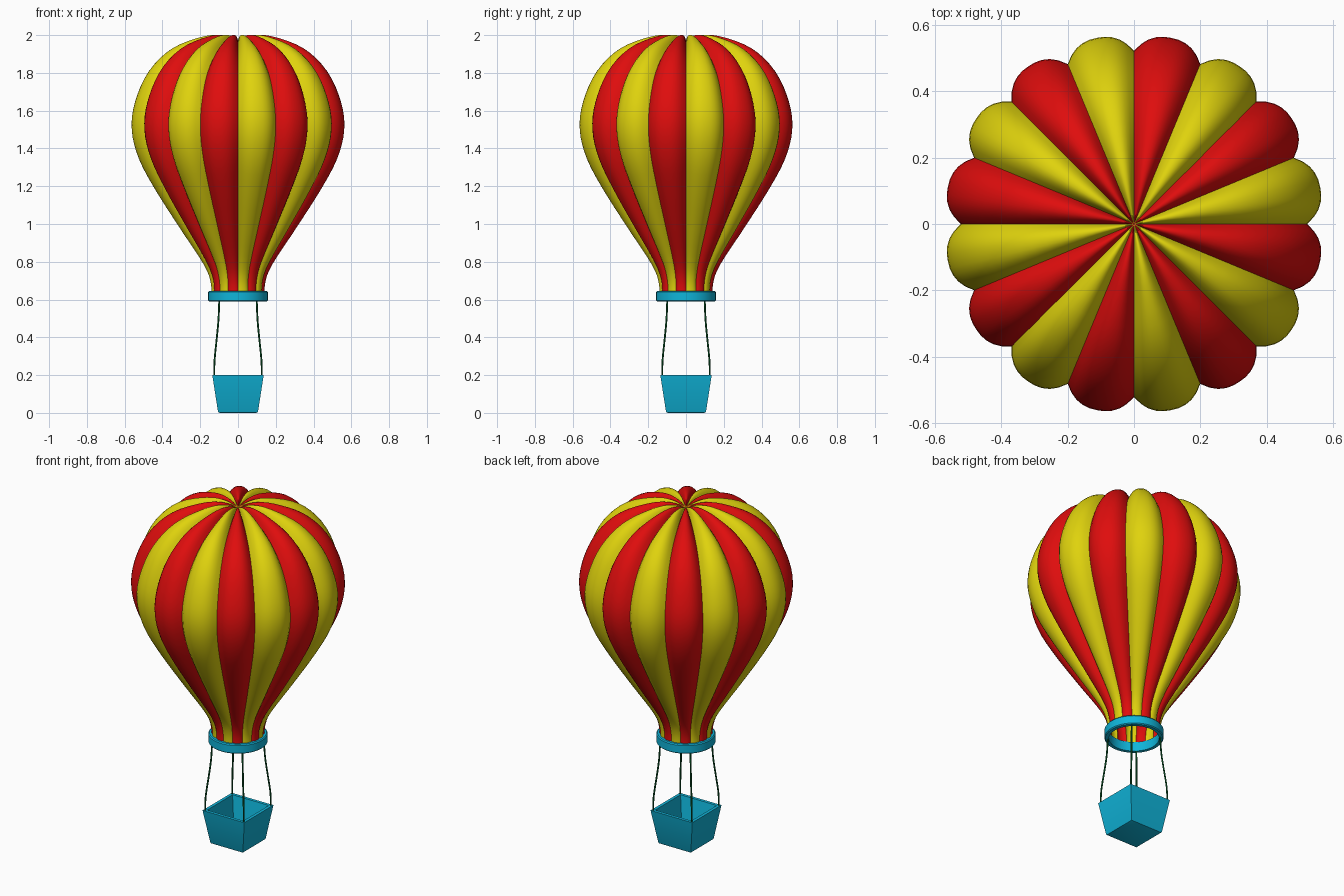
import bpy, bmesh, math
from mathutils import Vector

if "Cube" in bpy.data.objects:
    bpy.data.objects.remove(bpy.data.objects["Cube"])


def material(name, rgb):
    m = bpy.data.materials.new(name)
    m.diffuse_color = (*rgb, 1)
    m.use_nodes = True
    m.node_tree.nodes["Principled BSDF"].inputs["Base Color"].default_value = m.diffuse_color
    return m


RED = material("red fabric", (0.74, 0.004, 0.004))
YELLOW = material("yellow fabric", (0.74, 0.65, 0.004))
BLUE = material("sky blue", (0.005, 0.46, 0.70))
GREEN = material("dark green rope", (0.003, 0.10, 0.022))


def finish(bm, name, mats, angle=40):
    me = bpy.data.meshes.new(name)
    bm.to_mesh(me)
    bm.free()
    ob = bpy.data.objects.new(name, me)
    bpy.context.collection.objects.link(ob)
    for m in mats:
        me.materials.append(m)
    bpy.ops.object.select_all(action='DESELECT')
    ob.select_set(True)
    bpy.context.view_layer.objects.active = ob
    bpy.ops.object.shade_smooth_by_angle(angle=math.radians(angle))
    return ob


def spline(points, steps):
    """Smooth path through the points."""
    p = [Vector(q) for q in points]
    p = [2 * p[0] - p[1]] + p + [2 * p[-1] - p[-2]]
    out = []
    for i in range(1, len(p) - 2):
        a, b, c, d = p[i - 1:i + 3]
        for s in range(steps):
            t = s / steps
            out.append(0.5 * (2 * b + (c - a) * t + (2 * a - 5 * b + 4 * c - d) * t * t
                              + (3 * b - a - 3 * c + d) * t ** 3))
    return out + [p[-2]]


# Envelope: sixteen puffed gores; each row is seam radius, height, puff depth
PROFILE = [(0.136, 0.61, 0.006), (0.139, 0.70, 0.010), (0.175, 0.80, 0.016),
           (0.29, 1.00, 0.032), (0.405, 1.20, 0.045), (0.485, 1.36, 0.052),
           (0.52, 1.50, 0.054), (0.505, 1.63, 0.054), (0.44, 1.775, 0.053),
           (0.33, 1.885, 0.050), (0.18, 1.95, 0.042), (0.08, 1.968, 0.030), (0, 1.972, 0)]
GORES, ACROSS = 16, 10
path = spline(PROFILE, 4)
bm = bmesh.new()
for g in range(GORES):
    rows = []
    for i, p in enumerate(path):
        tangent = path[min(i + 1, len(path) - 1)] - path[max(i - 1, 0)]
        normal = Vector((tangent.y, -tangent.x)).normalized()
        row = []
        for j in range(ACROSS + 1):
            u = 2 * j / ACROSS - 1
            a = (g + j / ACROSS) * math.tau / GORES
            # straight chord between seams, puffed outward along the normal
            chord = math.cos(math.pi / GORES) / math.cos(u * math.pi / GORES)
            puff = (p.z + p.x * 0.012) * (1 - abs(u) ** 2.4)
            r = p.x * chord + normal.x * puff
            row.append(bm.verts.new((r * math.cos(a), r * math.sin(a), p.y + normal.y * puff)))
        rows.append(row)
    for lo, hi in zip(rows, rows[1:]):
        for j in range(ACROSS):
            f = bm.faces.new((lo[j], lo[j + 1], hi[j + 1], hi[j]))
            f.material_index = g % 2
    bmesh.ops.remove_doubles(bm, verts=rows[-1], dist=1e-5)
finish(bm, "envelope", [YELLOW, RED], 60)

# Mouth ring: rounded rectangle swept around the axis
bm = bmesh.new()
section = [(0.134, 0.590), (0.153, 0.590), (0.158, 0.595), (0.158, 0.639),
           (0.153, 0.645), (0.134, 0.645)]
N = 64
loops = [[bm.verts.new((r * math.cos(k * math.tau / N), r * math.sin(k * math.tau / N), z))
          for r, z in section] for k in range(N)]
for k in range(N):
    a, b = loops[k], loops[(k + 1) % N]
    for s in range(len(section)):
        t = (s + 1) % len(section)
        bm.faces.new((a[s], b[s], b[t], a[t]))
bmesh.ops.recalc_face_normals(bm, faces=bm.faces)
finish(bm, "mouth_ring", [BLUE], 30)

# Basket: flared square tub, hollowed from the top
bm = bmesh.new()
corners = ((-1, -1), (1, -1), (1, 1), (-1, 1))
levels = [(0.105, 0.0), (0.136, 0.2), (0.118, 0.2), (0.090, 0.018)]
rings = [[bm.verts.new((x * h, y * h, z)) for x, y in corners] for h, z in levels]
for lo, hi in zip(rings, rings[1:]):
    for k in range(4):
        n = (k + 1) % 4
        bm.faces.new((lo[k], lo[n], hi[n], hi[k]))
bm.faces.new(rings[0][::-1])
bm.faces.new(rings[-1])
bmesh.ops.recalc_face_normals(bm, faces=bm.faces)
base = [e for e in bm.edges if all(v.co.z < 0.001 for v in e.verts)]
bmesh.ops.bevel(bm, geom=base, offset=0.008, segments=2, profile=0.5, affect='EDGES')
finish(bm, "basket", [BLUE], 30)

# Ropes: gently bent lines from basket corners up into the ring
for n, (sx, sy) in enumerate(corners):
    pts = spline([(0.126, 0.19), (0.124, 0.28), (0.112, 0.40), (0.103, 0.50), (0.098, 0.63)], 3)
    cu = bpy.data.curves.new("rope", 'CURVE')
    cu.dimensions = '3D'
    cu.bevel_depth = 0.005
    cu.bevel_resolution = 1
    cu.use_fill_caps = True
    sp = cu.splines.new('POLY')
    sp.points.add(len(pts) - 1)
    for q, p in zip(sp.points, pts):
        q.co = (sx * p.x, sy * p.x, p.y, 1)
    cu.materials.append(GREEN)
    ob = bpy.data.objects.new(f"rope_{n + 1}", cu)
    bpy.context.collection.objects.link(ob)
    bpy.ops.object.select_all(action='DESELECT')
    ob.select_set(True)
    bpy.context.view_layer.objects.active = ob
    bpy.ops.object.convert(target='MESH')
